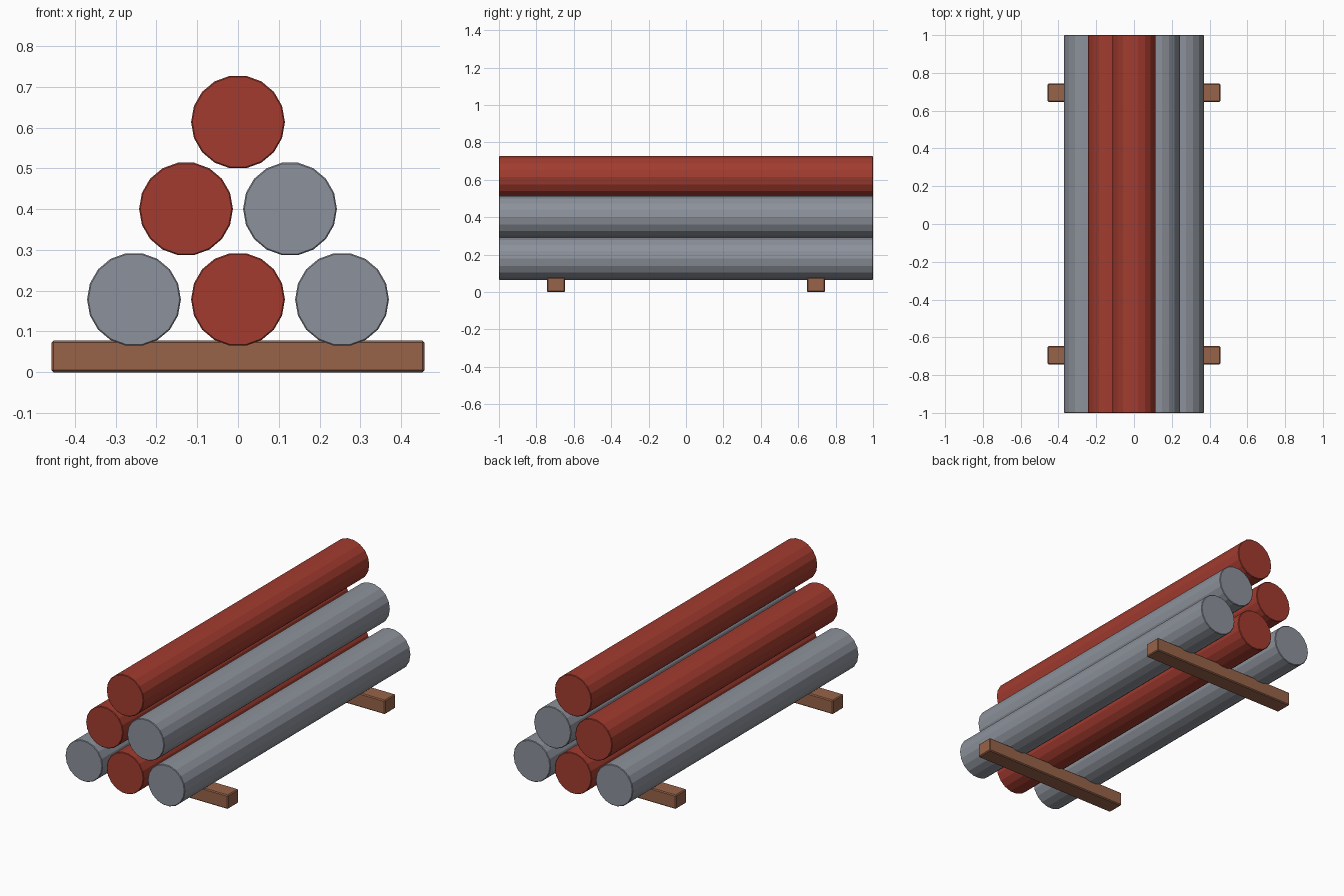
import bpy
import math

if "Cube" in bpy.data.objects:
    bpy.data.objects.remove(bpy.data.objects["Cube"], do_unlink=True)


def make_material(name, color):
    mat = bpy.data.materials.new(name)
    mat.use_nodes = True
    mat.diffuse_color = (*color, 1)
    mat.node_tree.nodes["Principled BSDF"].inputs["Base Color"].default_value = (*color, 1)
    return mat


red = make_material("rust red", (0.36, 0.044, 0.028))
grey = make_material("steel grey", (0.265, 0.286, 0.325))
brown = make_material("wood brown", (0.31, 0.125, 0.067))

RADIUS = 0.115
LENGTH = 2.0


def finish(obj, name, mat, bevel):
    obj.name = name
    obj.data.materials.append(mat)
    mod = obj.modifiers.new("edge bevel", "BEVEL")
    mod.width = bevel
    mod.segments = 1
    mod.limit_method = "ANGLE"
    mod.angle_limit = math.radians(40)


def add_pipe(name, x, z, mat):
    bpy.ops.mesh.primitive_cylinder_add(vertices=18, radius=RADIUS, depth=LENGTH)
    obj = bpy.context.object
    # Turn a corner towards +x, then lay the pipe along y
    obj.rotation_euler = (math.pi / 2, math.pi / 2, 0)
    bpy.ops.object.transform_apply(location=False, rotation=True, scale=False)
    top = max(v.co.z for v in obj.data.vertices)
    if top > RADIUS * 0.995:
        # Keep a flat facet on top
        obj.rotation_euler = (0, math.pi / 2, 0)
        bpy.ops.object.transform_apply(location=False, rotation=True, scale=False)
    obj.location = (x, 0, z)
    finish(obj, name, mat, 0.003)


def add_beam(name, y):
    bpy.ops.mesh.primitive_cube_add(size=1, location=(0, y, 0.039))
    obj = bpy.context.object
    obj.scale = (0.914, 0.096, 0.078)
    bpy.ops.object.transform_apply(location=False, rotation=False, scale=True)
    finish(obj, name, brown, 0.005)


# Stacked pipes, row by row from -x to +x
rows = [
    ("bottom", 0.1785, [grey, red, grey]),
    ("middle", 0.4005, [red, grey]),
    ("top", 0.6135, [red]),
]
for row, z, mats in rows:
    for i, mat in enumerate(mats):
        x = (i - (len(mats) - 1) / 2) * 0.255
        add_pipe(f"{row}_pipe_{i + 1}", x, z, mat)

# Support beams under the stack
add_beam("front_beam", -0.695)
add_beam("back_beam", 0.695)
